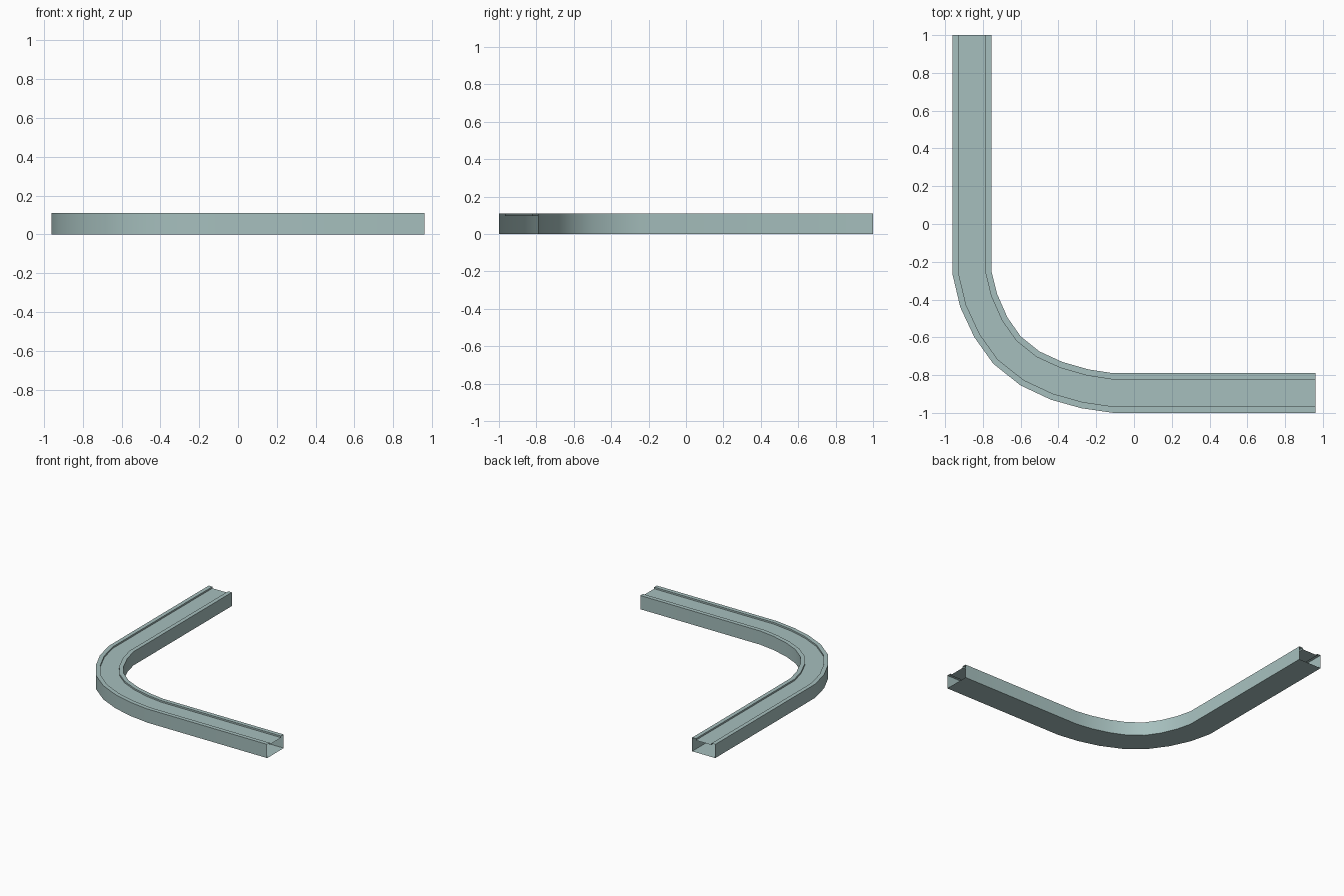
import bpy, bmesh
from mathutils import Vector

if "Cube" in bpy.data.objects:
    bpy.data.objects.remove(bpy.data.objects["Cube"])

# Plan-view rails of the bend: outer and inner edges, in matching order
OUTER = [(-0.96, 1.0), (-0.96, -0.27), (-0.92, -0.44), (-0.845, -0.60), (-0.745, -0.74),
         (-0.60, -0.855), (-0.44, -0.93), (-0.28, -0.975), (-0.11, -1.0), (0.96, -1.0)]
INNER = [(-0.755, 1.0), (-0.755, -0.25), (-0.725, -0.37), (-0.67, -0.495), (-0.60, -0.595),
         (-0.50, -0.675), (-0.38, -0.73), (-0.24, -0.77), (-0.11, -0.79), (0.96, -0.79)]

# Closed cross-section (fraction across, height): box with two raised rims
H, RIM, DEPTH = 0.11, 0.16, 0.013
half = [(0, 0), (0, H), (RIM, H), (RIM, H - DEPTH)]
PROFILE = half + [(1 - t, z) for t, z in reversed(half)]

# Hollow curved duct, open at both ends
bm = bmesh.new()
rings = []
for o, i in zip(OUTER, INNER):
    o, i = Vector(o), Vector(i)
    rings.append([bm.verts.new((*o.lerp(i, t), z)) for t, z in PROFILE])
n = len(PROFILE)
for a, b in zip(rings, rings[1:]):
    for k in range(n):
        m = (k + 1) % n
        bm.faces.new((a[k], b[k], b[m], a[m]))
bmesh.ops.recalc_face_normals(bm, faces=bm.faces)

mesh = bpy.data.meshes.new("curved_channel")
bm.to_mesh(mesh)
bm.free()
channel = bpy.data.objects.new("curved_channel", mesh)
bpy.context.collection.objects.link(channel)

# Pale grey-green paint
paint = bpy.data.materials.new("pale_grey_green")
paint.diffuse_color = (0.38, 0.52, 0.51, 1)
paint.use_nodes = True
paint.node_tree.nodes["Principled BSDF"].inputs["Base Color"].default_value = paint.diffuse_color
mesh.materials.append(paint)

# Smooth bend with crisp rims
bpy.context.view_layer.objects.active = channel
channel.select_set(True)
bpy.ops.object.shade_smooth_by_angle(angle=0.52)
